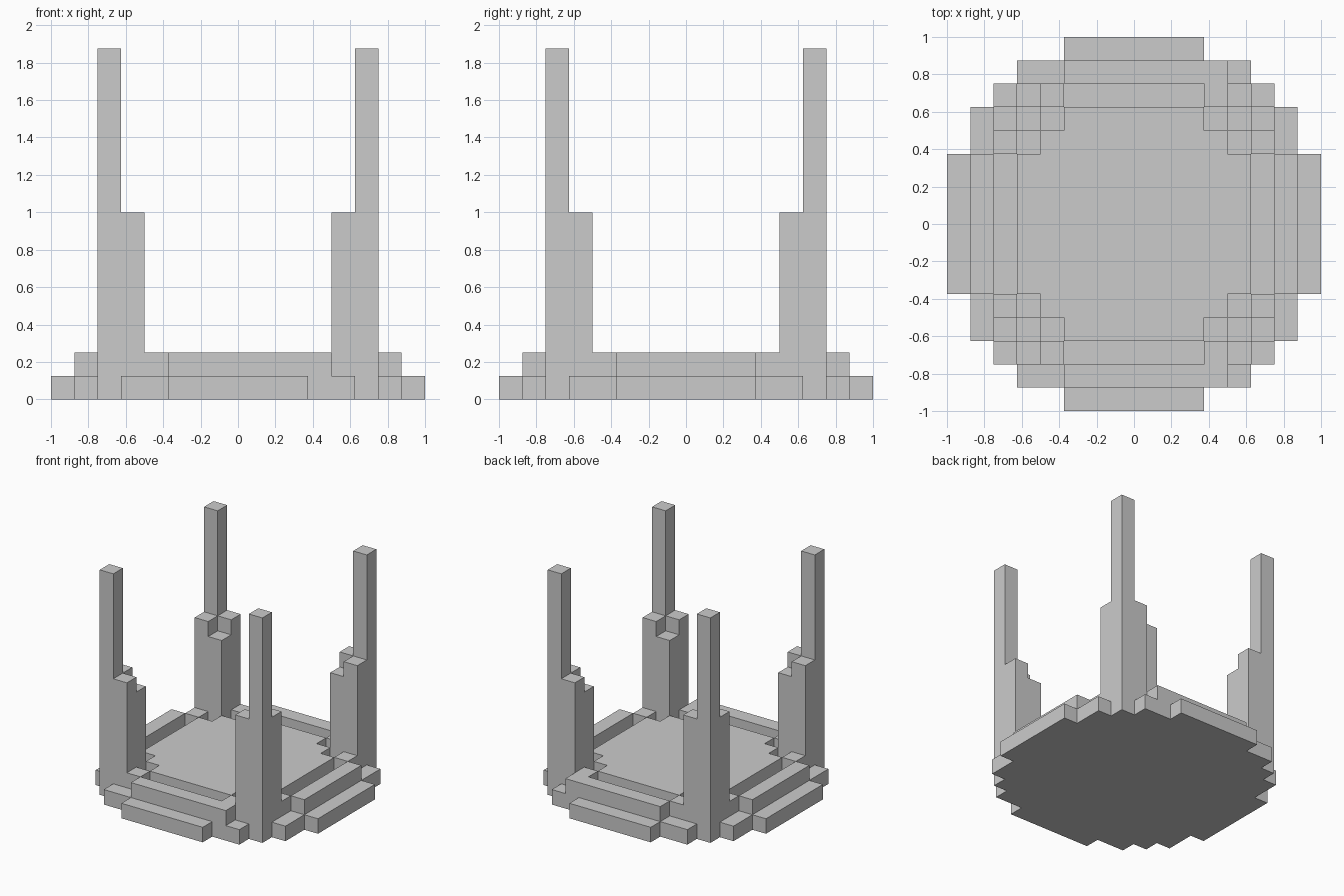
import bpy, bmesh

if "Cube" in bpy.data.objects:
    bpy.data.objects.remove(bpy.data.objects["Cube"])

U = 0.125  # all sizes follow a 1/8 grid


def make(name, prisms):
    """One object from prisms: (outline points in grid units, z0, z1)."""
    bm = bmesh.new()
    for pts, z0, z1 in prisms:
        low = [bm.verts.new((x * U, y * U, z0 * U)) for x, y in pts]
        face = bm.faces.new(low)
        top = bmesh.ops.extrude_face_region(bm, geom=[face], use_keep_orig=True)
        verts = [g for g in top["geom"] if isinstance(g, bmesh.types.BMVert)]
        bmesh.ops.translate(bm, vec=(0, 0, (z1 - z0) * U), verts=verts)
    bmesh.ops.recalc_face_normals(bm, faces=bm.faces[:])
    me = bpy.data.meshes.new(name)
    bm.to_mesh(me)
    bm.free()
    ob = bpy.data.objects.new(name, me)
    bpy.context.collection.objects.link(ob)


def rect(x0, x1, y0, y1):
    return [(x0, y0), (x1, y0), (x1, y1), (x0, y1)]


def flip(pts, sx, sy):
    return [(x * sx, y * sy) for x, y in pts]


def four_way(q):
    """Closed outline from one quadrant of stepped points."""
    left = flip(q[::-1], -1, 1)
    return q + left + flip(q, -1, -1) + flip(left, -1, -1)


# stepped round base and raised floor inside the channel
make("base", [(four_way([(8, 3), (7, 3), (7, 5), (6, 5), (6, 6),
                         (5, 6), (5, 7), (3, 7), (3, 8)]), 0, 1)])
make("floor", [(four_way([(5, 3), (4, 3), (4, 4), (3, 4), (3, 5)]), 1, 2)])

# rims; the front and back ones run one step further to the right
for s, name in ((-1, "front_rim"), (1, "back_rim")):
    make(name, [(flip(rect(-3, 4, 6, 7), 1, s), 1, 2)])
for s, name in ((-1, "left_rim"), (1, "right_rim")):
    make(name, [(flip(rect(6, 7, -3, 3), s, 1), 1, 2)])

# corner pillars with stepped tops, and the blocks closing the channel ends
for sx, side in ((-1, "left"), (1, "right")):
    for sy, end in ((-1, "front"), (1, "back")):
        make(f"{end}_{side}_pillar", [
            (flip(rect(4, 6, 4, 6), sx, sy), 1, 7),
            (flip([(4, 5), (5, 5), (5, 4), (6, 4), (6, 6), (4, 6)], sx, sy), 7, 8),
            (flip(rect(5, 6, 5, 6), sx, sy), 8, 15)])
        make(f"{end}_{side}_channel_ends", [
            (flip(rect(3, 4, 5, 6), sx, sy), 1, 2),
            (flip(rect(5, 6, 3, 4), sx, sy), 1, 2)])
